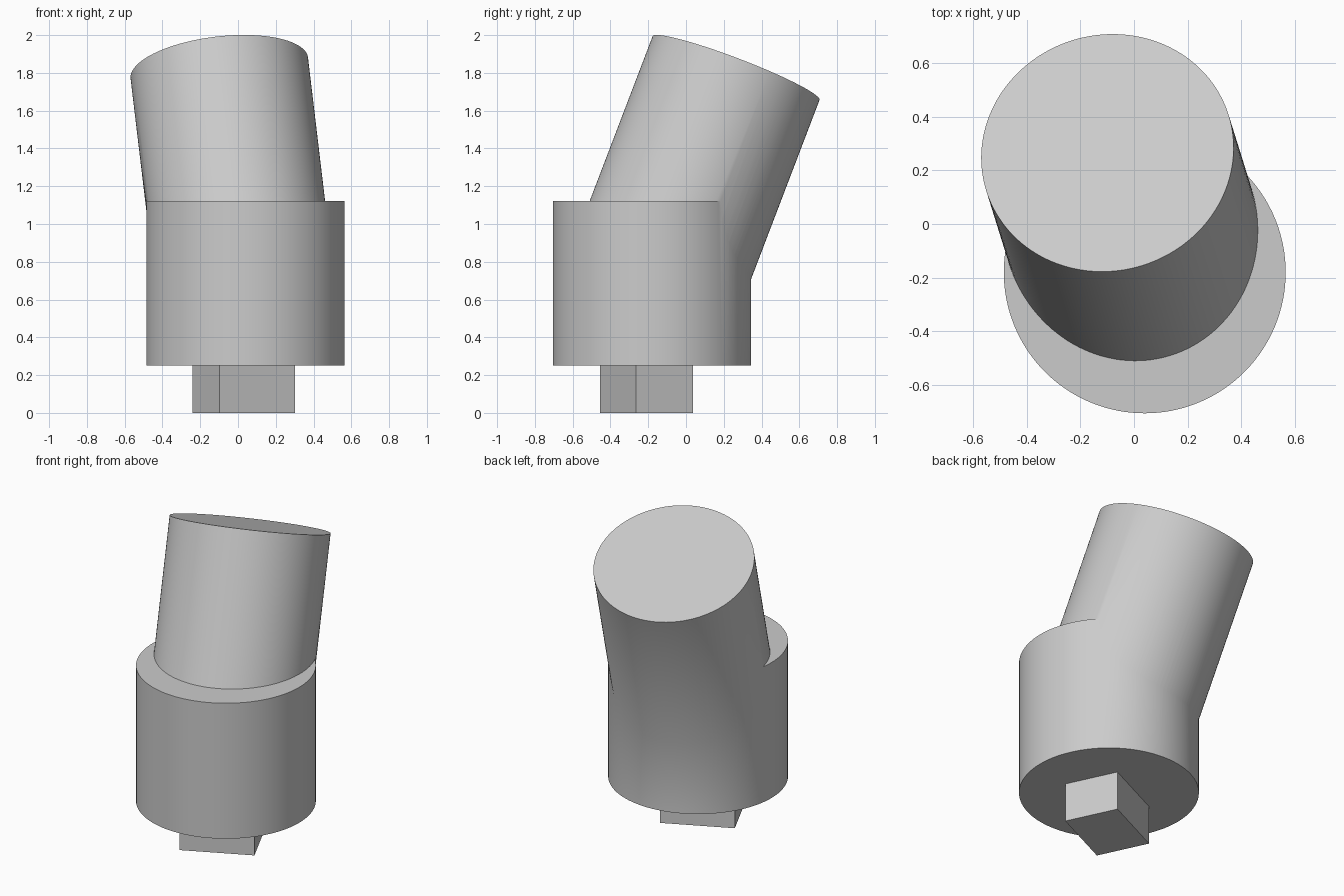
import bpy
import math
from mathutils import Vector

cube = bpy.data.objects.get("Cube")
if cube:
    bpy.data.objects.remove(cube, do_unlink=True)

grey = bpy.data.materials.new("plain grey")
grey.use_nodes = True
COLOUR = (0.6, 0.6, 0.6, 1.0)
grey.diffuse_color = COLOUR
grey.node_tree.nodes["Principled BSDF"].inputs["Base Color"].default_value = COLOUR


def cylinder_between(name, start, end, radius):
    """Capped cylinder whose axis runs from start to end."""
    start, end = Vector(start), Vector(end)
    axis = end - start
    bpy.ops.mesh.primitive_cylinder_add(
        vertices=128, radius=radius, depth=axis.length, location=(start + end) / 2,
        rotation=axis.to_track_quat('Z', 'Y').to_euler())
    obj = bpy.context.object
    obj.name = name
    obj.data.materials.append(grey)
    return obj


# Upright base and the leaning barrel that pivots inside it
base = cylinder_between("base_and_barrel", (0.04, -0.18, 0.25), (0.04, -0.18, 1.123), 0.525)
barrel = cylinder_between("barrel", (0.04, -0.18, 0.66), (-0.099, 0.265, 1.825), 0.473)

# Fuse them into one skin
bpy.ops.object.select_all(action='DESELECT')
base.select_set(True)
bpy.context.view_layer.objects.active = base
fuse = base.modifiers.new("fuse", 'BOOLEAN')
fuse.operation = 'UNION'
fuse.solver = 'EXACT'
fuse.object = barrel
bpy.ops.object.modifier_apply(modifier=fuse.name)
bpy.data.objects.remove(barrel, do_unlink=True)
bpy.ops.object.shade_smooth_by_angle(angle=math.radians(30))

# Rectangular lug under the base
bpy.ops.mesh.primitive_cube_add(size=1, location=(0.03, -0.208, 0.13),
                                rotation=(0, 0, math.radians(25.4)))
lug = bpy.context.object
lug.name = "bottom_lug"
lug.scale = (0.443, 0.335, 0.26)
lug.data.materials.append(grey)
